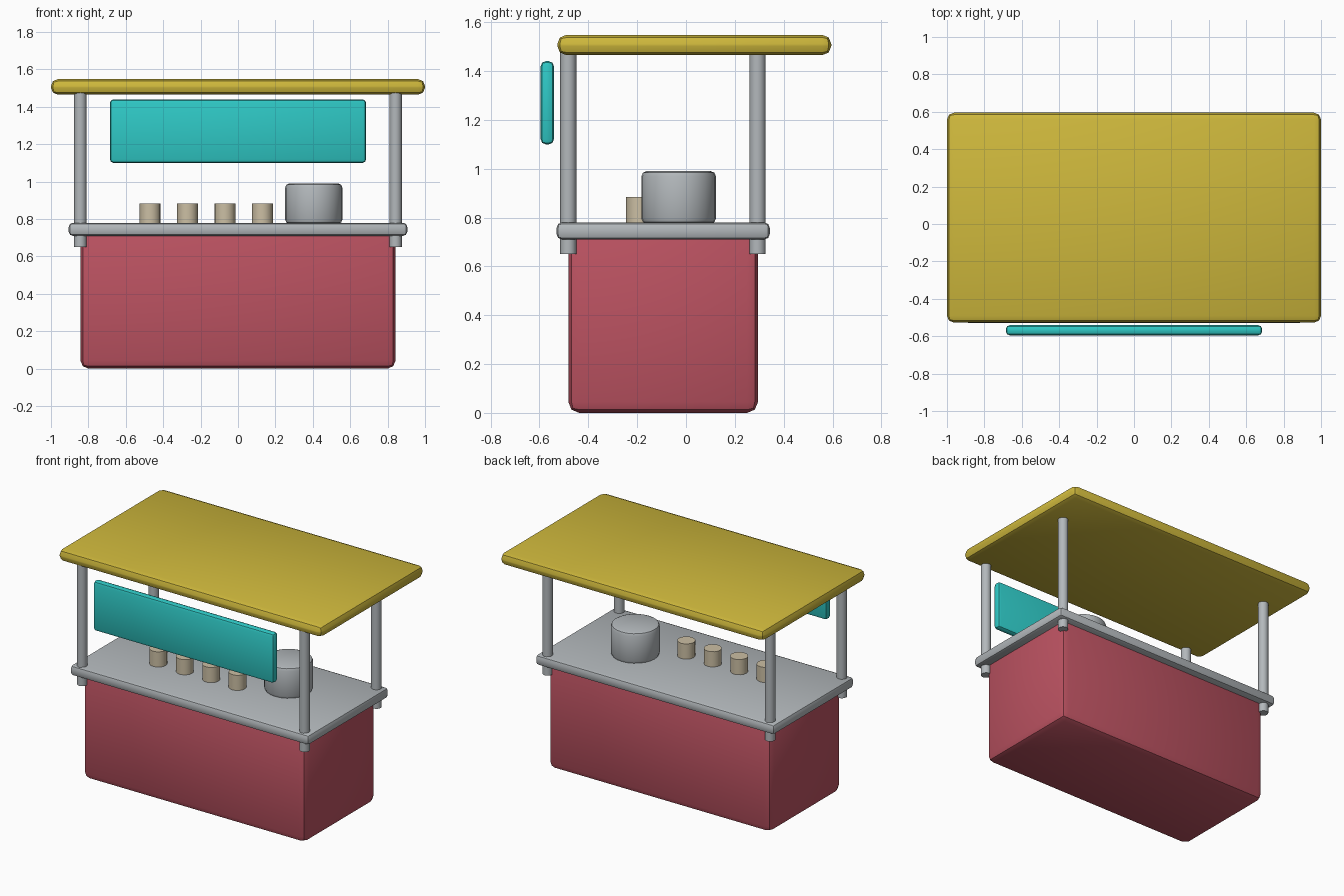
import bpy
import math

if "Cube" in bpy.data.objects:
    bpy.data.objects.remove(bpy.data.objects["Cube"], do_unlink=True)


def material(name, r, g, b):
    mat = bpy.data.materials.new(name)
    mat.use_nodes = True
    mat.diffuse_color = (r, g, b, 1)
    mat.node_tree.nodes["Principled BSDF"].inputs["Base Color"].default_value = (r, g, b, 1)
    return mat


RED = material("red paint", 0.50, 0.085, 0.12)
STEEL = material("steel", 0.45, 0.48, 0.50)
YELLOW = material("yellow canopy", 0.62, 0.48, 0.045)
TEAL = material("teal sign", 0.028, 0.58, 0.56)
TAN = material("tan cup", 0.60, 0.52, 0.37)


def finish(name, mat, bevel, segments):
    obj = bpy.context.object
    obj.name = name
    obj.data.materials.append(mat)
    if bevel:
        mod = obj.modifiers.new("rounded edges", "BEVEL")
        mod.width = bevel
        mod.segments = segments
        mod.limit_method = "ANGLE"
        mod.angle_limit = math.radians(40)
        bpy.ops.object.modifier_apply(modifier=mod.name)
    bpy.ops.object.shade_smooth_by_angle(angle=math.radians(30))
    return obj


def box(name, mat, x, y, z, bevel):
    """Rounded box filling the given (low, high) ranges."""
    bpy.ops.mesh.primitive_cube_add(
        size=1, location=[(lo + hi) / 2 for lo, hi in (x, y, z)])
    bpy.context.object.scale = [hi - lo for lo, hi in (x, y, z)]
    bpy.ops.object.transform_apply(location=False, rotation=False, scale=True)
    return finish(name, mat, bevel, 2)


def cylinder(name, mat, x, y, z, radius, sides, bevel=0):
    bpy.ops.mesh.primitive_cylinder_add(
        vertices=sides, radius=radius, depth=z[1] - z[0],
        location=(x, y, (z[0] + z[1]) / 2))
    return finish(name, mat, bevel, 2)


# Stall body, worktop, canopy and hanging sign
box("stall_body", RED, (-0.843, 0.843), (-0.482, 0.295), (0.0, 0.75), 0.045)
box("worktop", STEEL, (-0.905, 0.905), (-0.53, 0.343), (0.71, 0.78), 0.022)
box("canopy", YELLOW, (-1, 1), (-0.527, 0.595), (1.465, 1.548), 0.037)
box("sign_board", TEAL, (-0.685, 0.685), (-0.595, -0.541), (1.1, 1.44), 0.02)

# Corner posts
for side, x in (("right", -0.843), ("left", 0.843)):
    for end, y in (("front", -0.482), ("back", 0.293)):
        cylinder(f"{end}_{side}_post", STEEL, x, y, (0.65, 1.49), 0.033, 16)

# Cooking pot and row of cups on the worktop
cylinder("cooking_pot", STEEL, 0.405, -0.03, (0.775, 0.99), 0.153, 24, 0.022)
for i in range(4):
    cylinder(f"cup_{i + 1}", TAN, -0.47 + 0.2 * i, -0.19, (0.775, 0.884), 0.056, 16)
